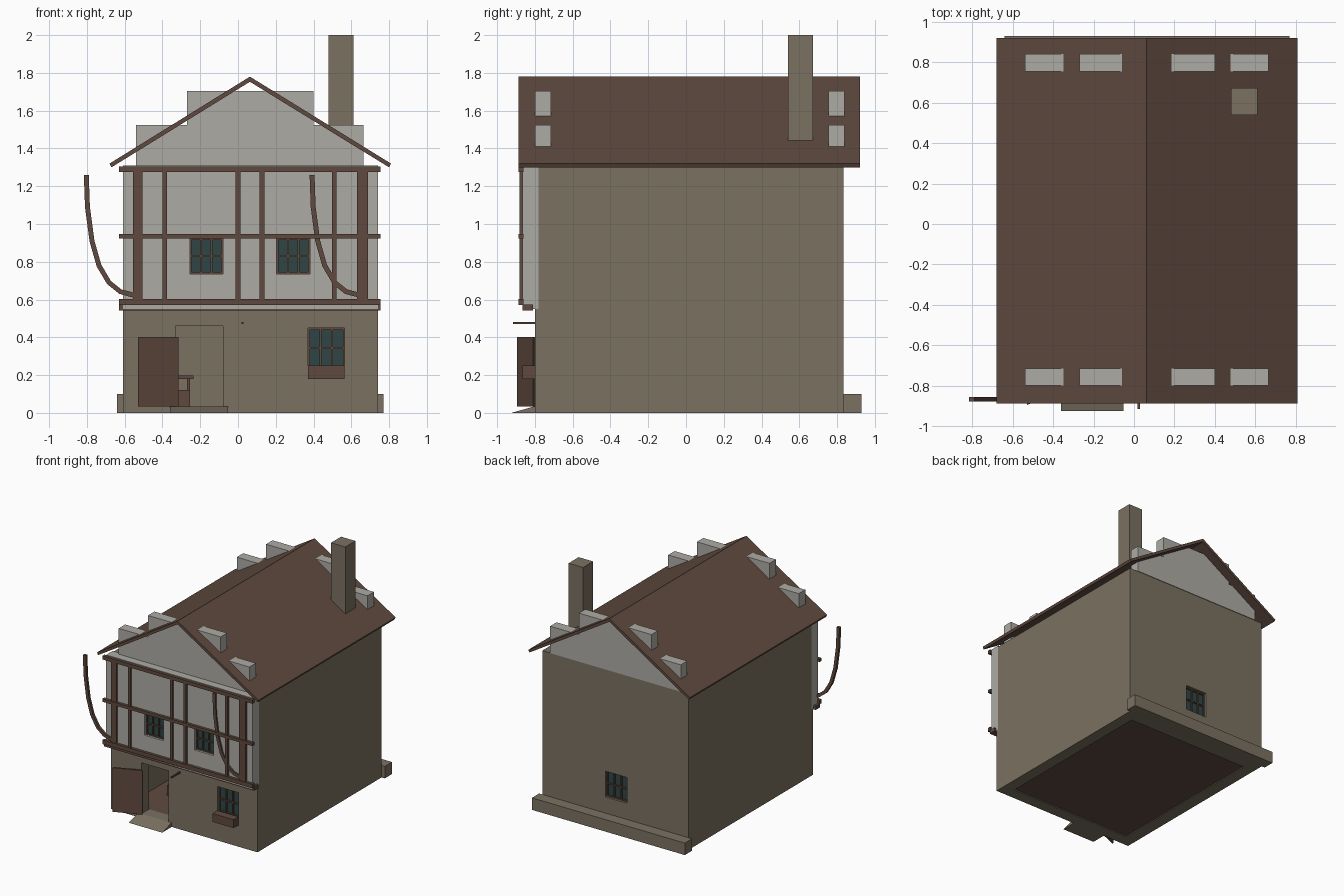
import bpy, bmesh, math
from mathutils import Vector

if "Cube" in bpy.data.objects:
    bpy.data.objects.remove(bpy.data.objects["Cube"], do_unlink=True)


def material(name, r, g, b):
    m = bpy.data.materials.new(name)
    m.use_nodes = True
    m.diffuse_color = (r, g, b, 1)
    m.node_tree.nodes["Principled BSDF"].inputs["Base Color"].default_value = (r, g, b, 1)
    return m


STONE = material("stone", 0.195, 0.165, 0.12)
PLASTER = material("plaster", 0.42, 0.41, 0.375)
TIMBER = material("timber", 0.115, 0.068, 0.05)
GLASS = material("dark_glass", 0.028, 0.06, 0.06)


def finish(name, bm, mat):
    bmesh.ops.recalc_face_normals(bm, faces=bm.faces)
    me = bpy.data.meshes.new(name)
    bm.to_mesh(me)
    bm.free()
    if mat:
        me.materials.append(mat)
    ob = bpy.data.objects.new(name, me)
    bpy.context.collection.objects.link(ob)
    return ob


def box(name, x, y, z, mat=None):
    """Box from (low, high) ranges along each axis."""
    bm = bmesh.new()
    bmesh.ops.create_cube(bm, size=1)
    for v in bm.verts:
        v.co = Vector([(r[0] + r[1]) / 2 + c * (r[1] - r[0]) for r, c in zip((x, y, z), v.co)])
    return finish(name, bm, mat)


def prism(name, points, offset, mat):
    """Flat outline extruded along an offset."""
    bm = bmesh.new()
    face = bm.faces.new([bm.verts.new(p) for p in points])
    out = bmesh.ops.extrude_face_region(bm, geom=[face])
    verts = [g for g in out["geom"] if isinstance(g, bmesh.types.BMVert)]
    bmesh.ops.translate(bm, verts=verts, vec=offset)
    return finish(name, bm, mat)


def cut(target, x, y, z):
    cutter = box("cutter", x, y, z)
    cutter.hide_render = True
    mod = target.modifiers.new("cut", "BOOLEAN")
    mod.operation = "DIFFERENCE"
    mod.solver = "EXACT"
    mod.object = cutter
    bpy.context.view_layer.objects.active = target
    bpy.ops.object.modifier_apply(modifier=mod.name)
    bpy.data.objects.remove(cutter, do_unlink=True)


def window(name, wall, x, z, face, inward):
    """Recessed opening with glass and a grid of three by two panes."""
    def depth(a, b):
        return sorted((face + inward * a, face + inward * b))
    cut(wall, x, depth(-0.05, 0.04), z)
    box(name + "_glass", x, depth(0.03, 0.045), z, GLASS)
    bars = depth(0.018, 0.032)
    t = 0.005
    for i in range(4):
        c = x[0] + t + (x[1] - x[0] - 2 * t) * i / 3
        box(name + "_upright_bar", (c - t, c + t), bars, z, TIMBER)
    for i in range(3):
        c = z[0] + t + (z[1] - z[0] - 2 * t) * i / 2
        box(name + "_cross_bar", x, bars, (c - t, c + t), TIMBER)


LEFT, RIGHT = -0.61, 0.74
FRONT, BACK, EAVES = -0.80, 0.835, 1.30

# Hollow stone walls with the doorway
walls = box("stone_walls", (LEFT, RIGHT), (FRONT, BACK), (0, EAVES), STONE)
cut(walls, (LEFT + 0.1, RIGHT - 0.1), (FRONT + 0.1, BACK - 0.1), (-1, 2))
cut(walls, (-1, 1), (-1, -0.78), (0.55, 2))
cut(walls, (-0.33, -0.08), (-1, -0.6), (0.035, 0.46))
box("ground_floor", (LEFT + 0.1, RIGHT - 0.1), (FRONT + 0.1, BACK - 0.1), (0.008, 0.035), TIMBER)
box("upper_floor", (LEFT + 0.1, RIGHT - 0.1), (FRONT + 0.1, BACK - 0.1), (0.54, 0.57), TIMBER)
box("back_plinth", (-0.64, 0.77), (BACK, 0.93), (0, 0.1), STONE)

# Plastered upper front
upper = box("plaster_front", (LEFT, RIGHT), (-0.865, -0.78), (0.55, 1.31), PLASTER)

# Windows
window("lower_front_window", walls, (0.37, 0.565), (0.235, 0.45), FRONT, 1)
window("back_window", walls, (-0.04, 0.16), (0.235, 0.45), BACK, -1)
window("upper_right_window", upper, (-0.255, -0.08), (0.735, 0.925), -0.865, 1)
window("upper_left_window", upper, (0.205, 0.38), (0.735, 0.925), -0.865, 1)
box("flower_box", (0.37, 0.565), (-0.865, FRONT), (0.18, 0.25), TIMBER)

# Stepped gable walls that poke through the roof
for side, y in (("front", (-0.80, -0.715)), ("back", (0.755, 0.84))):
    box(side + "_gable_base", (-0.54, 0.665), y, (EAVES, 1.525), PLASTER)
    box(side + "_gable_top", (-0.27, 0.40), y, (1.5, 1.705), PLASTER)

# Pitched roof
ridge, eave, thick = 1.78, 1.32, 0.027
outline = [(-0.68, eave), (0.063, ridge), (0.81, eave),
           (0.80, eave - 0.02), (0.063, ridge - thick), (-0.67, eave - 0.02)]
prism("roof", [(x, -0.887, z) for x, z in outline], (0, 1.807, 0), TIMBER)
box("chimney", (0.48, 0.612), (0.54, 0.672), (1.3, 2.0), STONE)

# Timber frame
for x, w in ((-0.53, 0.05), (-0.387, 0.024), (0, 0.024), (0.127, 0.024), (0.51, 0.024), (0.658, 0.058)):
    box("frame_post", (x - w / 2, x + w / 2), (-0.882, -0.86), (0.575, 1.305), TIMBER)
for z, h in ((1.29, 0.03), (0.935, 0.025), (0.587, 0.034)):
    box("frame_rail", (-0.63, 0.755), (-0.887, -0.86), (z - h / 2, z + h / 2), TIMBER)
box("sill_beam", (-0.63, 0.755), (-0.865, -0.81), (0.542, 0.575), TIMBER)

# Curved braces
path = [(0, 1.26), (0.006, 1.09), (0.03, 0.91), (0.067, 0.78), (0.12, 0.69), (0.18, 0.642), (0.255, 0.622)]
for name, x0 in (("right_brace", -0.803), ("left_brace", 0.392)):
    left_edge, right_edge = [], []
    for i, (x, z) in enumerate(path):
        a, b = path[max(i - 1, 0)], path[min(i + 1, len(path) - 1)]
        d = Vector((b[0] - a[0], b[1] - a[1])).normalized() * 0.013
        left_edge.append((x0 + x - d.y, -0.878, z + d.x))
        right_edge.append((x0 + x + d.y, -0.878, z - d.x))
    prism(name, left_edge + right_edge[::-1], (0, 0.022, 0), TIMBER)

# Open door, ramp and sign rod
prism("open_door", [(-0.316, -0.81, 0.035), (-0.53, -0.895, 0.035), (-0.53, -0.88, 0.035),
                    (-0.33, -0.80, 0.035)], (0, 0, 0.367), TIMBER)
prism("door_ramp", [(-0.36, -0.925, 0), (-0.36, FRONT, 0), (-0.36, FRONT, 0.035)], (0.308, 0, 0), STONE)
box("sign_rod", (0.018, 0.03), (-0.915, FRONT), (0.47, 0.482), TIMBER)

# Table and stool inside
box("table_top", (-0.45, -0.235), (-0.3, 0.1), (0.18, 0.197), TIMBER)
for x in (-0.43, -0.262):
    for y in (-0.28, 0.08):
        box("table_leg", (x - 0.008, x + 0.008), (y - 0.008, y + 0.008), (0.03, 0.18), TIMBER)
box("stool", (-0.36, -0.255), (-0.42, -0.33), (0.03, 0.12), TIMBER)
